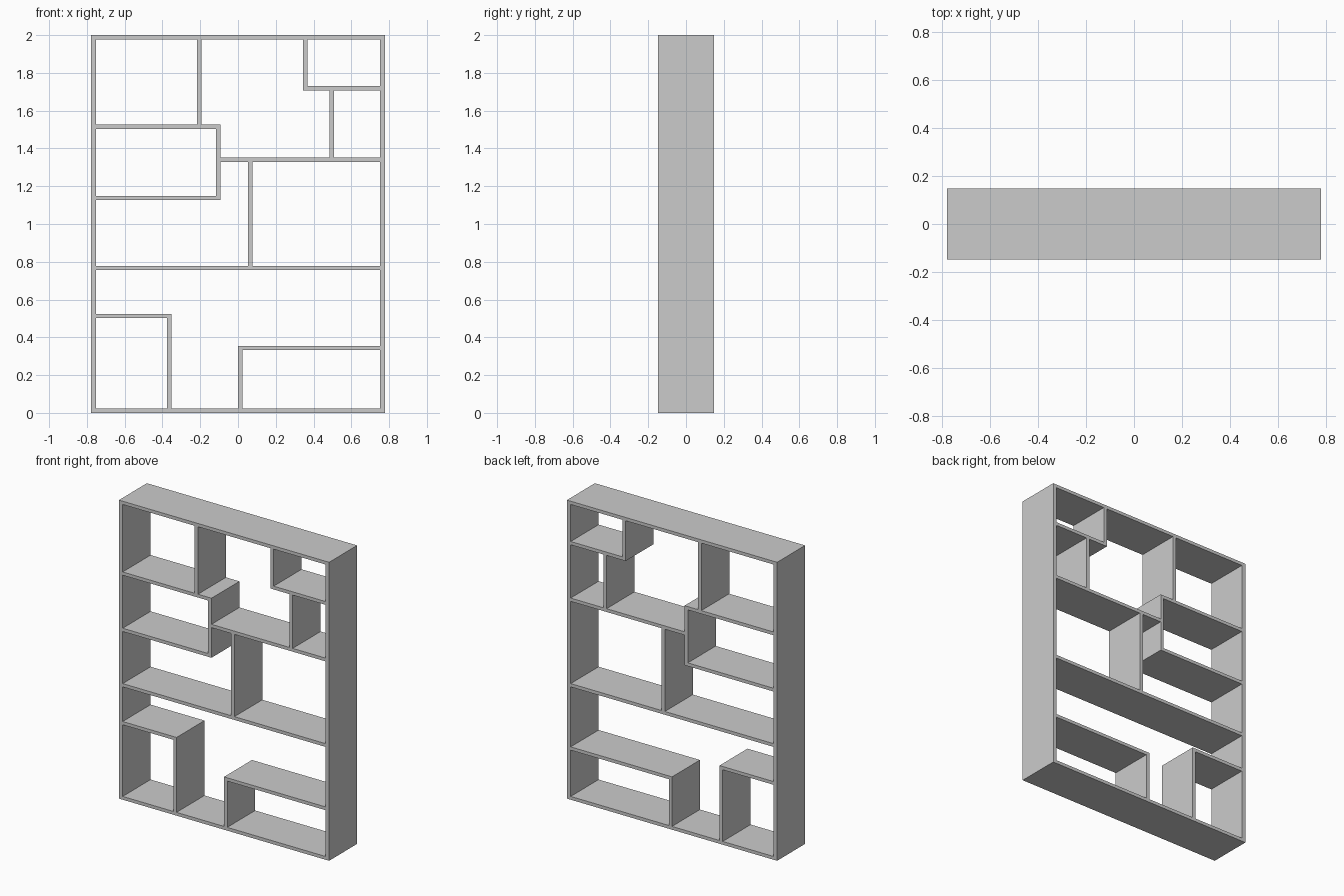
import bpy

if "Cube" in bpy.data.objects:
    bpy.data.objects.remove(bpy.data.objects["Cube"])

D = 0.296            # depth of every board
W, H = 0.779, 2.0    # half width, height
S = 0.028            # side panel thickness
TH, TV = 0.022, 0.024  # shelf and divider thickness
L, R = -W + S, W - S   # inner faces of the side panels


def board(name, x0, x1, z0, z1):
    bpy.ops.mesh.primitive_cube_add(size=1, location=((x0 + x1) / 2, 0, (z0 + z1) / 2))
    ob = bpy.context.object
    ob.name = name
    ob.scale = (x1 - x0, D, z1 - z0)
    bpy.ops.object.transform_apply(location=False, rotation=False, scale=True)


def shelf(name, x0, x1, top):
    board(name, x0, x1, top - TH, top)


def divider(name, x, z0, z1):
    board(name, x - TV / 2, x + TV / 2, z0, z1)


# Outer frame
board("left_side", -W, L, 0, H)
board("right_side", R, W, 0, H)
shelf("top_panel", L, R, H)
shelf("bottom_panel", L, R, TH)

# Horizontal shelves
shelf("upper_left_shelf", L, -0.093, 1.526)
shelf("left_box_shelf", L, -0.093, 1.149)
shelf("corner_box_shelf", 0.344, R, 1.73)
shelf("upper_right_shelf", -0.093, R, 1.351)
shelf("middle_shelf", L, R, 0.778)
shelf("lower_left_shelf", L, -0.352, 0.524)
shelf("lower_right_shelf", 0.0, R, 0.354)

# Vertical dividers
divider("upper_left_divider", -0.205, 1.526, H - TH)
divider("left_box_divider", -0.105, 1.149, 1.526 - TH)
divider("corner_box_divider", 0.356, 1.73, H - TH)
divider("upper_right_divider", 0.497, 1.351, 1.73 - TH)
divider("middle_divider", 0.065, 0.778, 1.351 - TH)
divider("lower_left_divider", -0.364, TH, 0.524 - TH)
divider("lower_right_divider", 0.012, TH, 0.354 - TH)
